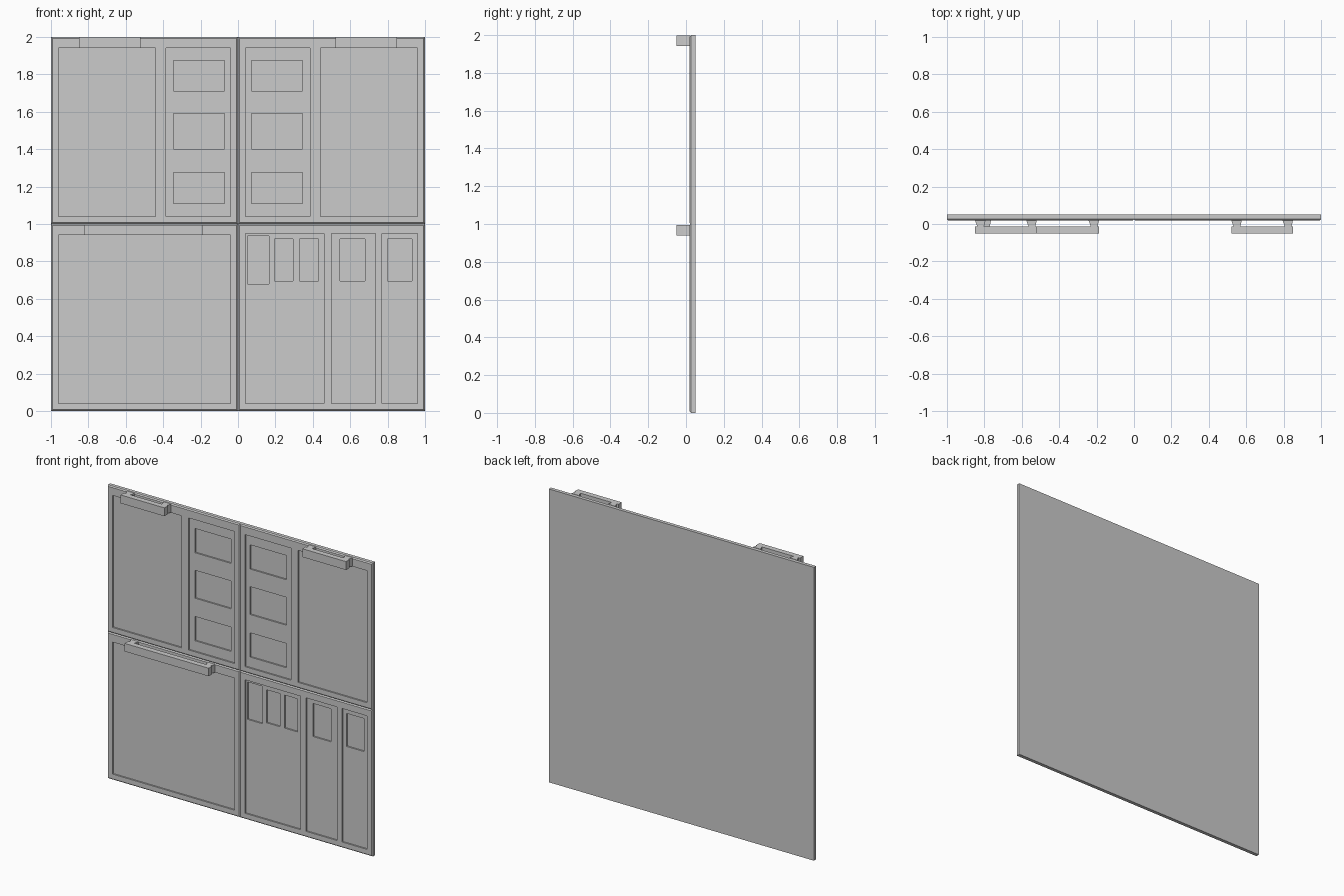
import bpy, bmesh

if "Cube" in bpy.data.objects:
    bpy.data.objects.remove(bpy.data.objects["Cube"])

FRONT, BACK, STEP = 0.019, 0.05, 0.01


def make_object(name, bm):
    bmesh.ops.recalc_face_normals(bm, faces=bm.faces)
    mesh = bpy.data.meshes.new(name)
    bm.to_mesh(mesh)
    bm.free()
    obj = bpy.data.objects.new(name, mesh)
    bpy.context.collection.objects.link(obj)
    return obj


def loft(bm, rings):
    """Closed solid through matching four-point rings."""
    rings = [[bm.verts.new(p) for p in ring] for ring in rings]
    for a, b in zip(rings, rings[1:]):
        for i in range(4):
            j = (i + 1) % 4
            bm.faces.new((a[i], a[j], b[j], b[i]))
    bm.faces.new(rings[0])
    bm.faces.new(rings[-1][::-1])


def rect(x0, x1, z0, z1, y, inset=0):
    x0, x1, z0, z1 = x0 + inset, x1 - inset, z0 + inset, z1 - inset
    return [(x0, y, z0), (x1, y, z0), (x1, y, z1), (x0, y, z1)]


def recess(panel, rects, depth):
    bm = bmesh.new()
    for r in rects:
        loft(bm, [rect(*r, FRONT - 0.05), rect(*r, FRONT + depth)])
    cutter = make_object("recess_cutter", bm)
    cutter.hide_render = True
    mod = panel.modifiers.new("recess", 'BOOLEAN')
    mod.operation, mod.solver, mod.object = 'DIFFERENCE', 'EXACT', cutter
    bpy.context.view_layer.objects.active = panel
    bpy.ops.object.modifier_apply(modifier=mod.name)
    bpy.data.objects.remove(cutter)


def panel(name, area, shallow, deep=()):
    # slab with chamfered front edges, then two levels of recess
    bm = bmesh.new()
    loft(bm, [rect(*area, FRONT, 0.007), rect(*area, FRONT + 0.007),
              rect(*area, BACK)])
    obj = make_object(name, bm)
    recess(obj, shallow, STEP)
    if deep:
        recess(obj, deep, 2 * STEP)


def handle(name, x0, x1, z0, z1):
    # grip bar plus two tapered posts
    bm = bmesh.new()
    loft(bm, [rect(x0, x1, z0, z1, -0.05), rect(x0, x1, z0, z1, -0.013)])
    for a, b in ((x0, x0 + 0.056), (x1 - 0.056, x1)):
        loft(bm, [rect(a + 0.012, b - 0.008, z0, z1, -0.013),
                  rect(a, b, z0, z1, FRONT + 0.001)])
    make_object(name, bm)


# upper pair of mirrored doors, each with a large field and a window column
window_rows = ((1.11, 1.275), (1.40, 1.59), (1.71, 1.875))
for side, s in (("left", -1), ("right", 1)):
    def mx(a, b):
        return tuple(sorted((s * a, s * b)))
    panel("upper_door_" + side, (*mx(0, 1), 1, 2),
          [(*mx(0.44, 0.96), 1.04, 1.94), (*mx(0.04, 0.385), 1.04, 1.94)],
          [(*mx(0.072, 0.345), a, b) for a, b in window_rows])
    handle("upper_handle_" + side, *mx(0.52, 0.85), 1.942, 1.999)

# lower left door with one field and a wide handle
panel("lower_door_left", (-1, 0, 0, 1), [(-0.96, -0.04, 0.04, 0.94)])
handle("lower_handle_left", -0.82, -0.187, 0.94, 0.995)

# lower right panel with three fields and small windows
panel("lower_panel_right", (0, 1, 0, 1),
      [(0.04, 0.46, 0.04, 0.95), (0.5, 0.735, 0.04, 0.95),
       (0.77, 0.96, 0.04, 0.95)],
      [(0.052, 0.165, 0.68, 0.935), (0.195, 0.295, 0.695, 0.92),
       (0.33, 0.43, 0.695, 0.92), (0.545, 0.68, 0.695, 0.92),
       (0.80, 0.93, 0.695, 0.92)])
